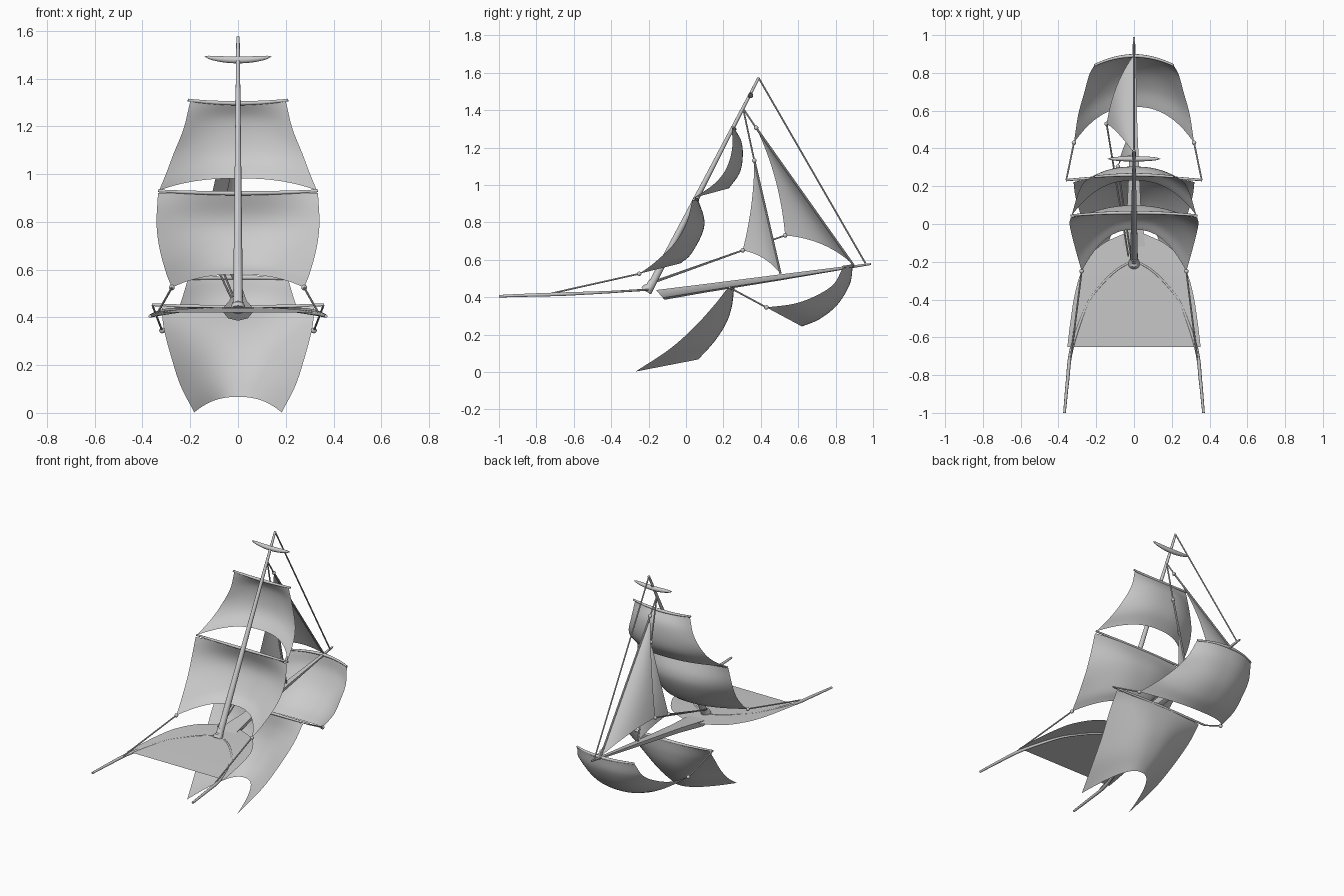
import bpy, bmesh, math
from mathutils import Vector

if "Cube" in bpy.data.objects:
    bpy.data.objects.remove(bpy.data.objects["Cube"])


def smooth(pts, n):
    """Resample a point list with n steps per span (Catmull-Rom)."""
    p = [Vector(q) for q in pts]
    p = [p[0] * 2 - p[1]] + p + [p[-1] * 2 - p[-2]]
    out = []
    for i in range(1, len(p) - 2):
        a, b, c, d = p[i - 1:i + 3]
        for k in range(n):
            t = k / n
            out.append(0.5 * (2 * b + (c - a) * t + (2 * a - 5 * b + 4 * c - d) * t * t
                              + (3 * b - a - 3 * c + d) * t ** 3))
    return out + [p[-2]]


def shade(ob):
    bpy.ops.object.select_all(action='DESELECT')
    ob.select_set(True)
    bpy.context.view_layer.objects.active = ob
    bpy.ops.object.shade_smooth_by_angle(angle=math.radians(40))


def grid(name, rows, faces_closed=False, caps=False):
    """Skin rows of points into a surface."""
    bm = bmesh.new()
    vs = [[bm.verts.new(p) for p in r] for r in rows]
    n = len(rows[0])
    for a, b in zip(vs, vs[1:]):
        for j in range(n if faces_closed else n - 1):
            k = (j + 1) % n
            bm.faces.new((a[j], a[k], b[k], b[j]))
    if caps:
        bm.faces.new(vs[0][::-1])
        bm.faces.new(vs[-1])
    bmesh.ops.remove_doubles(bm, verts=bm.verts, dist=1e-6)
    bmesh.ops.recalc_face_normals(bm, faces=bm.faces)
    me = bpy.data.meshes.new(name)
    bm.to_mesh(me)
    bm.free()
    ob = bpy.data.objects.new(name, me)
    bpy.context.collection.objects.link(ob)
    shade(ob)
    return ob


def tube(name, pts, radii, steps=1, sides=10):
    """Round bar along a path; radii are spread evenly over its length."""
    p = smooth(pts, steps) if steps > 1 else [Vector(q) for q in pts]
    rows = []
    for i, c in enumerate(p):
        d = (p[min(i + 1, len(p) - 1)] - p[max(i - 1, 0)]).normalized()
        u = d.cross(Vector((0, 0, 1)) if abs(d.z) < 0.95 else Vector((0, 1, 0))).normalized()
        v = d.cross(u)
        t = i / (len(p) - 1) * (len(radii) - 1)
        k = min(int(t), len(radii) - 2)
        r = radii[k] + (radii[k + 1] - radii[k]) * (t - k)
        rows.append([c + (u * math.cos(a) + v * math.sin(a)) * r
                     for a in (2 * math.pi * j / sides for j in range(sides))])
    return grid(name, rows, True, True)


def rope(name, a, b, r=0.0045):
    return tube(name, [a, b], [r, r], sides=8)


def knob(name, p, r=0.012):
    bpy.ops.mesh.primitive_uv_sphere_add(segments=12, ring_count=8, radius=r, location=p)
    bpy.context.object.name = name
    shade(bpy.context.object)


def square_sail(name, edge, centre, yard_half, yard_ends, yard_mid):
    """Billowing sail from its side edge and centre line, plus its bowed yard."""
    e = smooth(edge, 6)
    c = smooth([(0, y, z) for y, z in centre], 6)
    rows = []
    for p, q in zip(e, c):
        row = []
        for j in range(25):
            u = j / 12 - 1
            f = abs(u) ** 2.4
            row.append((p.x * u, q.y + (p.y - q.y) * f, q.z + (p.z - q.z) * f))
        rows.append(row)
    grid(name, rows)
    (ey, ez), (my, mz) = yard_ends, yard_mid
    bow = [(yard_half * u, my + (ey - my) * u * u, mz + (ez - mz) * u * u)
           for u in (j / 8 - 1 for j in range(17))]
    tube(name + "_yard", bow, [0.006, 0.01, 0.006])


# square sails on the mast and under the keel boom
square_sail("lower_mast_sail",
            [(.335, .035, .92), (.341, .0, .79), (.328, -.064, .685), (.3, -.17, .583), (.277, -.25, .525)],
            [(.065, .92), (.097, .82), (.087, .74), (.027, .63), (-.03, .58)],
            .335, (.045, .93), (.06, .92))
square_sail("upper_mast_sail",
            [(.2, .246, 1.305), (.228, .246, 1.19), (.27, .214, 1.085), (.3, .15, 1.005), (.33, .045, .932)],
            [(.26, 1.3), (.297, 1.23), (.303, 1.14), (.285, 1.06), (.23, .982)],
            .21, (.25, 1.31), (.26, 1.297))
square_sail("rear_keel_sail",
            [(.32, .222, .447), (.31, .145, .35), (.277, .03, .225), (.24, -.1, .113), (.183, -.27, .002)],
            [(.257, .444), (.245, .35), (.215, .26), (.15, .16), (.066, .067)],
            .36, (.232, .453), (.25, .443))
square_sail("front_keel_sail",
            [(.21, .84, .56), (.237, .79, .47), (.262, .70, .41), (.295, .58, .365), (.318, .43, .345)],
            [(.892, .567), (.876, .47), (.81, .36), (.715, .283), (.62, .243)],
            .21, (.84, .562), (.89, .567))

# mast with base collar
tube("mast", [(0, -.205, .425), (0, .39, 1.575)], [.021, .007], sides=16)
tube("mast_base", [(0, -.214, .432), (0, -.205, .445), (0, -.193, .455), (0, -.178, .485)],
     [.03, .03, .023, .02], sides=16)

# small furled crosspiece near the mast top
rows = []
for i in range(17):
    u = i / 8 - 1
    k = math.sqrt(max(1 - u * u, 0.004))
    rows.append([(.14 * u, .345 + .014 * k * math.cos(a), 1.478 + .014 * u * u + .015 * k * math.sin(a))
                 for a in (2 * math.pi * j / 10 for j in range(10))])
grid("top_crosspiece", rows, True, True)

# keel boom: half-octagon section tapering to the tip
section = [(-1, 0), (-.95, -.35), (-.65, -.8), (0, -1), (.65, -.8), (.95, -.35), (1, 0)]
rows = []
for y, z, w, h, rake in [(-.16, .438, .064, .052, .045), (.1, .47, .036, .046, 0), (.5, .521, .018, .032, 0),
                         (.9, .571, .009, .014, 0), (.99, .582, .005, .01, 0)]:
    rows.append([(w * sx, y - sz * rake, z + h * sz) for sx, sz in section])
grid("keel_boom", rows, True, True)

# flat rear cloth with rounded front
outer = smooth([(.353, -.652, .42), (.337, -.52, .427), (.313, -.37, .434), (.272, -.24, .44),
                (.18, -.115, .443), (.004, -.03, .444)], 6)
grid("rear_cloth", [[(p.x * (j / 8 - 1), p.y, p.z) for j in range(17)] for p in outer])


def jib(name, head, tack, clew, leech, foot, belly):
    """Triangular staysail with billow and hollow edges."""
    h, t, c = Vector(head), Vector(tack), Vector(clew)
    lm, fm = Vector(leech), Vector(foot)
    rows, n = [], 16
    for i in range(n + 1):
        s = i / n
        luff = h.lerp(t, s)
        back = h.lerp(c, s) + lm * (4 * s * (1 - s))
        rows.append([])
        for j in range(n + 1):
            w = j / n
            p = back.lerp(luff, w) + fm * (4 * w * (1 - w) * s * s)
            p.x -= belly * 4 * w * (1 - w) * s * (1.3 - s)
            rows[-1].append(p)
    grid(name, rows)
    rope(name + "_luff", h, t, .006)
    knob(name + "_head_knot", h)
    knob(name + "_clew_knot", c)


head1, tack1, clew1 = (0, .375, 1.305), (0, .895, .572), (-.145, .53, .73)
head2, tack2, clew2 = (0, .365, 1.13), (0, .505, .525), (-.085, .303, .65)
jib("outer_jib", head1, tack1, clew1, (-.01, .025, .012), (-.01, .018, .03), .03)
jib("inner_jib", head2, tack2, clew2, (-.01, .015, 0), (-.005, .01, .02), .015)

# rigging on the centre line
rope("main_stay", (0, .388, 1.573), (0, .96, .58))
rope("outer_jib_halyard", (0, .305, 1.41), head1)
rope("inner_jib_halyard", (0, .305, 1.41), head2)
rope("outer_jib_sheet", clew1, (-.03, -.17, .485))
rope("inner_jib_sheet", clew2, (-.015, -.18, .475))

# paired sheets, knots and bent rear spars lying in the cloth
for side, s in (("left", -1), ("right", 1)):
    rope("mast_sail_sheet_" + side, (s * .277, -.25, .525), (s * .336, -.72, .42))
    rope("keel_sail_sheet_" + side, (s * .318, .43, .345), (s * .358, .235, .45))
    knob("mast_sail_knot_" + side, (s * .277, -.25, .525))
    knob("keel_sail_knot_" + side, (s * .318, .43, .345))
    tube("rear_spar_" + side, [(s * .02, -.2, .439), (s * .1, -.25, .437), (s * .18, -.33, .432),
                               (s * .25, -.43, .426), (s * .33, -.66, .416), (s * .352, -.83, .411),
                               (s * .368, -1, .405)],
         [.005, .006, .006, .007, .01, .009, .007], 5)
